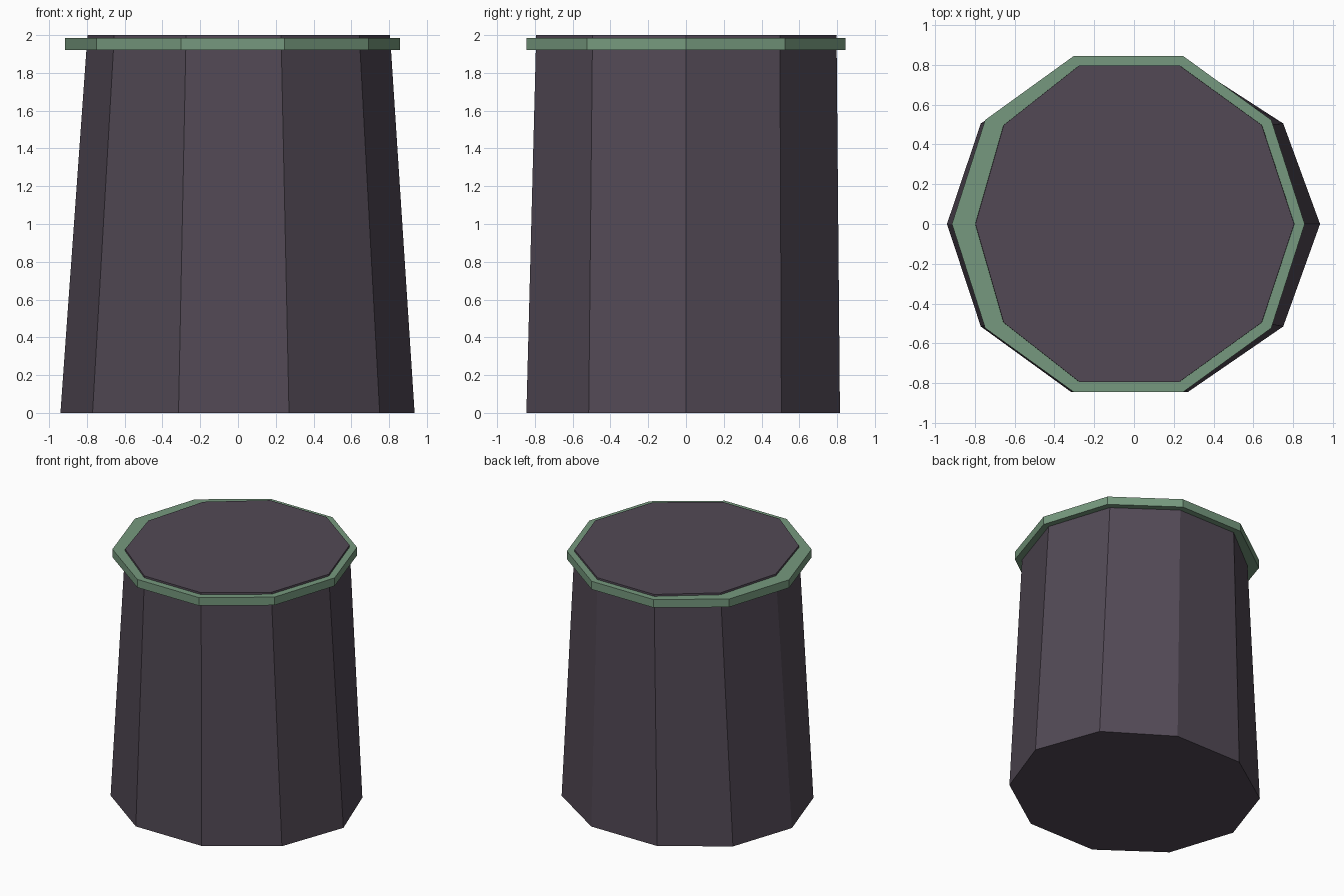
import bpy, bmesh

if "Cube" in bpy.data.objects:
    bpy.data.objects.remove(bpy.data.objects["Cube"])


def mat(name, srgb):
    m = bpy.data.materials.new(name)
    lin = [((c / 255 + 0.055) / 1.055) ** 2.4 for c in srgb]
    m.diffuse_color = (*lin, 1)
    m.use_nodes = True
    m.node_tree.nodes["Principled BSDF"].inputs["Base Color"].default_value = m.diffuse_color
    return m


def outline(xs, front, front_mid, back_mid, back):
    """Ten-sided outline from six x stations, front to back y values."""
    a, b, c, d, e, f = xs
    return [(a, 0), (b, front_mid), (c, front), (d, front), (e, front_mid),
            (f, 0), (e, back_mid), (d, back), (c, back), (b, back_mid)]


def loft(name, lower, z0, upper, z1, material):
    bm = bmesh.new()
    lo = [bm.verts.new((x, y, z0)) for x, y in lower]
    hi = [bm.verts.new((x, y, z1)) for x, y in upper]
    n = len(lo)
    bm.faces.new(lo[::-1])
    bm.faces.new(hi)
    for i in range(n):
        j = (i + 1) % n
        bm.faces.new((lo[i], lo[j], hi[j], hi[i]))
    bmesh.ops.recalc_face_normals(bm, faces=bm.faces)
    me = bpy.data.meshes.new(name)
    bm.to_mesh(me)
    bm.free()
    me.materials.append(material)
    ob = bpy.data.objects.new(name, me)
    bpy.context.collection.objects.link(ob)
    return ob


dark = mat("dark purple grey", (82, 73, 85))
green = mat("muted green", (118, 153, 126))

# tapered ten-sided body
base = outline((-0.94, -0.77, -0.315, 0.27, 0.75, 0.935), -0.845, -0.515, 0.505, 0.815)
top = outline((-0.797, -0.655, -0.275, 0.228, 0.642, 0.805), -0.793, -0.495, 0.497, 0.797)
loft("tapered_body", base, 0, top, 2.0, dark)

# band around the rim
rim = outline((-0.915, -0.748, -0.302, 0.246, 0.69, 0.858), -0.845, -0.523, 0.523, 0.845)
loft("rim_band", rim, 1.92, rim, 1.985, green)
